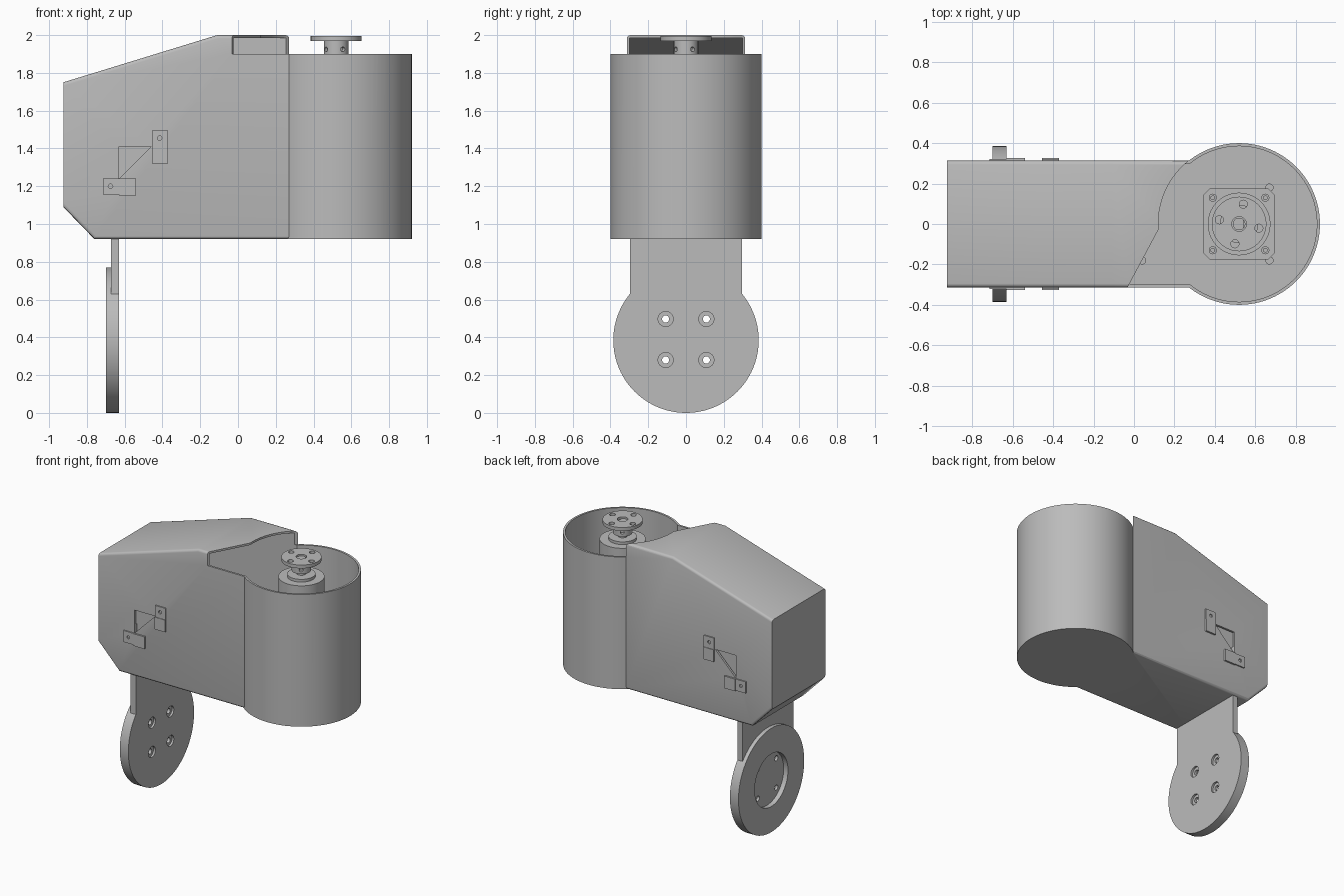
import bpy, bmesh, math
from mathutils import Matrix, Vector

if "Cube" in bpy.data.objects:
    bpy.data.objects.remove(bpy.data.objects["Cube"])

grey = bpy.data.materials.new("plain grey")
grey.use_nodes = True
grey.diffuse_color = (0.5, 0.5, 0.5, 1)
grey.node_tree.nodes["Principled BSDF"].inputs["Base Color"].default_value = (0.5, 0.5, 0.5, 1)

AXIS = {"X": Matrix.Rotation(math.pi / 2, 4, "Y"),
        "Y": Matrix.Rotation(-math.pi / 2, 4, "X"),
        "Z": Matrix.Identity(4)}


def finish(name, bm):
    bmesh.ops.recalc_face_normals(bm, faces=bm.faces)
    mesh = bpy.data.meshes.new(name)
    bm.to_mesh(mesh)
    bm.free()
    mesh.materials.append(grey)
    ob = bpy.data.objects.new(name, mesh)
    bpy.context.collection.objects.link(ob)
    return ob


def box(name, x, y, z):
    bm = bmesh.new()
    bmesh.ops.create_cube(bm, size=1)
    for v in bm.verts:
        v.co = [(lo + hi) / 2 + c * (hi - lo) for c, (lo, hi) in zip(v.co, (x, y, z))]
    return finish(name, bm)


def cyl(name, centre, r, depth, axis="Z", sides=32, spin=0):
    bm = bmesh.new()
    turn = Matrix.Rotation(spin, 4, "Z") @ AXIS[axis]
    bmesh.ops.create_cone(bm, cap_ends=True, segments=sides, radius1=r, radius2=r,
                          depth=depth, matrix=Matrix.Translation(centre) @ turn)
    return finish(name, bm)


def upright(name, x, y, r, z0, z1, sides=32):
    return cyl(name, (x, y, (z0 + z1) / 2), r, z1 - z0, "Z", sides)


def prism(name, points, lo, hi, axis, round_edges=0):
    """Extrude a 2D outline along y (outline in xz) or z (outline in xy)."""
    bm = bmesh.new()
    place = (lambda p, d: (p[0], d, p[1])) if axis == "Y" else (lambda p, d: (p[0], p[1], d))
    face = bm.faces.new([bm.verts.new(place(p, lo)) for p in points])
    out = bmesh.ops.extrude_face_region(bm, geom=[face])["geom"]
    shift = Vector(place((0, 0), hi - lo))
    bmesh.ops.translate(bm, vec=shift, verts=[g for g in out if isinstance(g, bmesh.types.BMVert)])
    if round_edges:
        # soften only the long roof and floor edges
        edges = []
        for e in bm.edges:
            d = e.verts[0].co - e.verts[1].co
            if abs(d.y) < 1e-4 and abs(d.x) > 1e-3:
                edges.append(e)
        bmesh.ops.bevel(bm, geom=edges, offset=round_edges, segments=3, profile=0.5, affect="EDGES")
    return finish(name, bm)


def combine(ob, others, operation):
    for other in others:
        mod = ob.modifiers.new("join", "BOOLEAN")
        mod.operation, mod.object, mod.solver = operation, other, "EXACT"
        bpy.context.view_layer.update()
        new = bpy.data.meshes.new_from_object(ob.evaluated_get(bpy.context.evaluated_depsgraph_get()))
        ob.modifiers.clear()
        ob.data = new
        bpy.data.objects.remove(other)
    return ob


def cut(ob, *others):
    return combine(ob, others, "DIFFERENCE")


def join(ob, *others):
    return combine(ob, others, "UNION")


CX, R, WALL = 0.52, 0.4, 0.015
FLOOR, RIM, TOP, HALF = 0.92, 1.9, 2.0, 0.313

# Housing: sloped box joined to a round drum
outer = [(-0.925, 1.09), (-0.925, 1.75), (-0.11, TOP), (0.5, TOP), (0.5, FLOOR), (-0.76, FLOOR)]
inner = [(-0.91, 1.097), (-0.91, 1.739), (-0.108, TOP - WALL), (0.5, TOP - WALL),
         (0.5, FLOOR + WALL), (-0.753, FLOOR + WALL)]
housing = prism("housing", outer, -HALF, HALF, "Y", 0.018)
join(housing, upright("drum", CX, 0, R, FLOOR, RIM, 96))

# Drum mouth and the slanted cut in the roof
arc = [math.radians(a) for a in range(184, 126, -3)]
mouth = [(CX + R * math.cos(a), R * math.sin(a)) for a in arc]
mouth += [(0.27, 0.5), (1, 0.5), (1, -0.5), (-0.132, -0.5)]
cut(housing,
    prism("cavity", inner, WALL - HALF, HALF - WALL, "Y"),
    upright("drum_cavity", CX, 0, R - WALL, FLOOR + WALL, 1.95, 96),
    prism("mouth", mouth, RIM, 2.1, "Z"))

# Triangular windows in both side walls, backed by a recessed panel
triangle = [(-0.63, 1.24), (-0.63, 1.41), (-0.46, 1.41)]
cut(housing, prism("window", triangle, -0.5, 0.5, "Y"))

for side, label in ((-1, "right"), (1, "left")):
    def span(a, b):
        return sorted((side * a, side * b))
    box(label + "_window_panel", (-0.66, -0.43), span(0.27, 0.285), (1.21, 1.44))
    # Two small tabs, each with a thicker foot and a pin hole
    for name, x, z, foot_x, foot_z, hole in (
            ("lower", (-0.715, -0.54), (1.155, 1.24), (-0.63, -0.54), (1.15, 1.24), (-0.675, 1.2)),
            ("upper", (-0.455, -0.37), (1.325, 1.495), (-0.455, -0.37), (1.32, 1.41), (-0.415, 1.455))):
        tab = box(label + "_" + name + "_tab", x, span(0.305, 0.322), z)
        cut(tab, cyl("pin", (hole[0], side * 0.32, hole[1]), 0.012, 0.02, "Y", 16))
        box(label + "_" + name + "_tab_foot", foot_x, span(0.3, 0.326), foot_z)

# Internal mounting deck
deck = box("motor_deck", (-0.08, CX), (WALL - HALF, HALF - WALL), (1.25, 1.4))
join(deck, upright("deck_round", CX, 0, R - WALL, 1.25, 1.4, 96))
cut(deck, *[upright("hole", x, y, 0.018, 1.36, 1.5, 16)
            for x, y in ((0.67, 0.18), (0.67, -0.18), (0.04, -0.18))])

# Motor: chamfered square body, round gearbox, boss and shaft
s, c = 0.175, 0.145
square = [(s, c), (c, s), (-c, s), (-s, c), (-s, -c), (-c, -s), (c, -s), (s, -c)]
prism("motor_body", [(CX + x, y) for x, y in square], 0.95, 1.412, "Z")
for sx in (-1, 1):
    for sy in (-1, 1):
        screw = upright("motor_screw", CX + sx * 0.13, sy * 0.13, 0.02, 1.4, 1.425, 16)
        cut(screw, upright("socket", CX + sx * 0.13, sy * 0.13, 0.01, 1.415, 1.45, 6))
upright("gearbox", CX, 0, 0.155, 1.41, 1.85, 64)
upright("gearbox_boss", CX, 0, 0.095, 1.84, 1.87, 48)
shaft = upright("motor_shaft", CX, 0, 0.031, 1.84, 1.985, 32)
cut(shaft, box("flat", (CX + 0.022, CX + 0.1), (-0.1, 0.1), (1.88, 2.1)))

# Output hub: flanged disc with bolt holes and set screw holes
hub = upright("output_hub", CX, 0, 0.135, 1.97, 1.995, 64)
join(hub, upright("stem", CX, 0, 0.065, 1.895, 1.98, 48))
cut(hub, upright("bore", CX, 0, 0.036, 1.85, 2.1, 32))
for k in range(4):
    a = math.radians(78 + 90 * k)
    cut(hub, upright("bolt", CX + 0.1 * math.cos(a), 0.1 * math.sin(a), 0.02, 1.9, 2.1, 20))
    b = math.radians(33 + 90 * k)
    cut(hub, cyl("set_screw", (CX + 0.06 * math.cos(b), 0.06 * math.sin(b), 1.925),
                 0.013, 0.04, "X", 16, b))

# Hanging arm: strap joined to a round pad, recessed at the back
pad_z = 0.385
arm = cyl("hanging_arm", (-0.665, 0, pad_z), 0.385, 0.07, "X", 96)
join(arm, box("strap", (-0.672, -0.63), (-0.297, 0.297), (pad_z, 1.3)))
cut(arm, cyl("recess", (-0.7, 0, pad_z), 0.195, 0.07, "X", 64))
for y in (-0.108, 0.108):
    for z in (0.28, 0.497):
        cut(arm, cyl("screw_hole", (-0.665, y, z), 0.019, 0.2, "X", 20),
            cyl("counterbore", (-0.63, y, z), 0.04, 0.03, "X", 24))

# Smooth shading with crisp edges
bpy.ops.object.select_all(action="DESELECT")
for ob in bpy.context.scene.objects:
    if ob.type == "MESH":
        ob.select_set(True)
        bpy.context.view_layer.objects.active = ob
bpy.ops.object.shade_smooth_by_angle(angle=math.radians(30))
